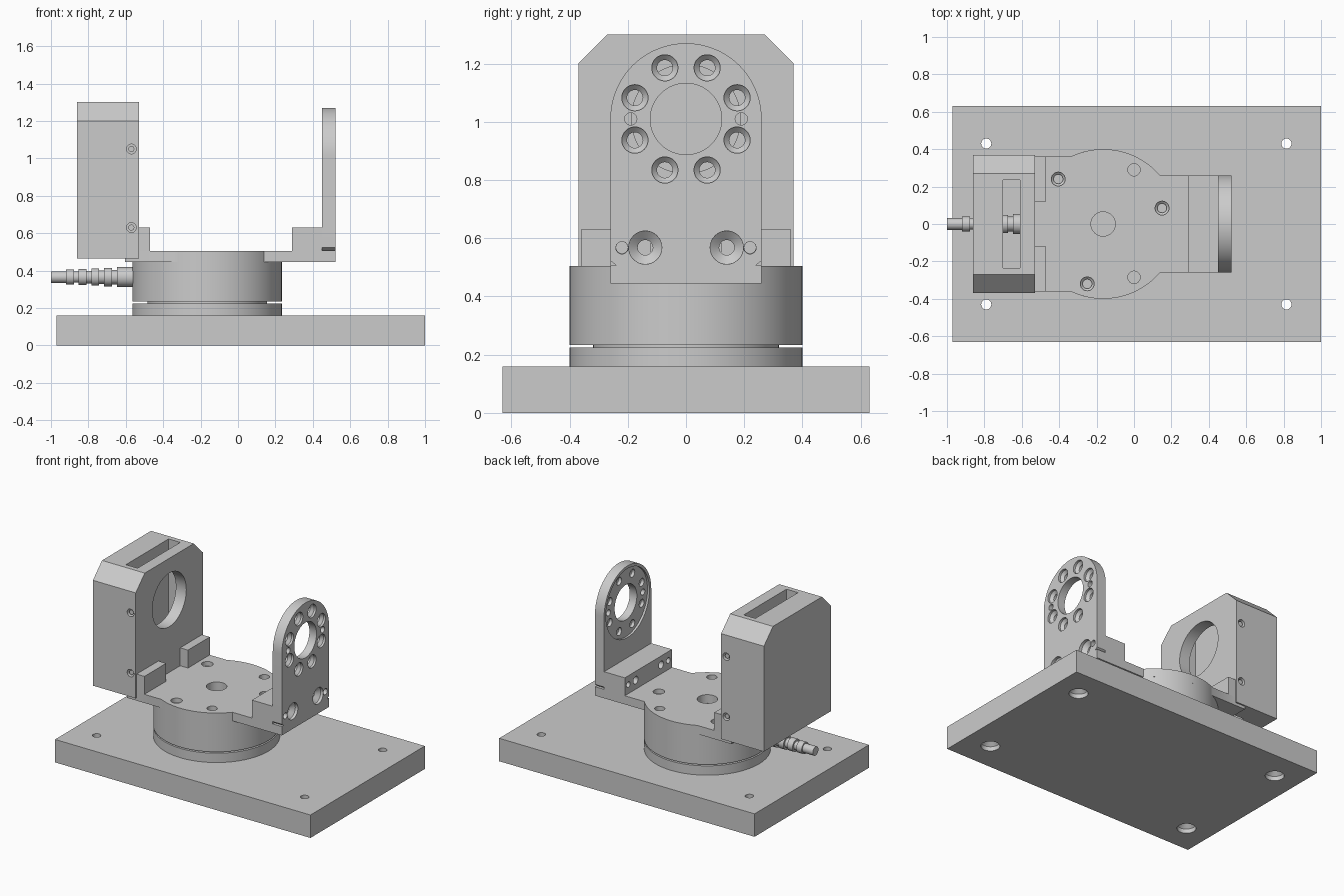
import bpy, bmesh
from math import sin, cos, pi, asin

if "Cube" in bpy.data.objects:
    bpy.data.objects.remove(bpy.data.objects["Cube"])

# axis helpers: t runs along the axis, (u, v) are the two remaining coordinates
PLACE = {'x': lambda u, v, t: (t, u, v),
         'y': lambda u, v, t: (u, t, v),
         'z': lambda u, v, t: (u, v, t)}


def finish(name, bm):
    bmesh.ops.recalc_face_normals(bm, faces=bm.faces)
    me = bpy.data.meshes.new(name)
    bm.to_mesh(me)
    bm.free()
    ob = bpy.data.objects.new(name, me)
    bpy.context.collection.objects.link(ob)
    return ob


def skin(name, rings):
    """Close a stack of equal-length loops into a solid."""
    bm = bmesh.new()
    loops = [[bm.verts.new(p) for p in ring] for ring in rings]
    n = len(loops[0])
    for a, b in zip(loops, loops[1:]):
        for i in range(n):
            j = (i + 1) % n
            bm.faces.new((a[i], a[j], b[j], b[i]))
    bm.faces.new(loops[0])
    bm.faces.new(loops[-1])
    return finish(name, bm)


def prism(name, axis, pts, a, b):
    return skin(name, [[PLACE[axis](u, v, t) for u, v in pts] for t in (a, b)])


def box(name, x0, x1, y0, y1, z0, z1):
    return prism(name, 'z', [(x0, y0), (x1, y0), (x1, y1), (x0, y1)], z0, z1)


def lathe(name, axis, u, v, profile, n=32):
    return skin(name, [[PLACE[axis](u + r * cos(2 * pi * i / n), v + r * sin(2 * pi * i / n), t)
                        for i in range(n)] for r, t in profile])


def cut(ob, *cutters):
    for c in cutters:
        m = ob.modifiers.new("cut", 'BOOLEAN')
        m.operation, m.solver, m.object = 'DIFFERENCE', 'EXACT', c
        bpy.context.view_layer.objects.active = ob
        bpy.ops.object.modifier_apply(modifier=m.name)
        bpy.data.objects.remove(c)


def hole(axis, u, v, r, a, b, n=32):
    return lathe("cutter", axis, u, v, [(r, a), (r, b)], n)


def arc(cx, cy, r, a0, a1, n):
    return [(cx + r * cos(a0 + (a1 - a0) * i / n), cy + r * sin(a0 + (a1 - a0) * i / n))
            for i in range(n + 1)]


# base plate with countersunk mounting holes
base = box("base_plate", -0.97, 1.0, -0.63, 0.63, 0, 0.16)
for x in (-0.79, 0.815):
    for y in (-0.43, 0.43):
        cut(base, lathe("cutter", 'z', x, y,
                        [(0.06, -0.02), (0.06, 0.03), (0.027, 0.06), (0.027, 0.2)]))

# round body with a groove above its foot ring
CX = -0.165
lathe("round_body", 'z', CX, 0, [(0.40, 0.16), (0.40, 0.225), (0.32, 0.225), (0.32, 0.234),
                                 (0.40, 0.234), (0.40, 0.445)], 96)

# cable with ribbed strain relief
cable = [(0.031, -1.0), (0.031, -0.92)]
for i in range(4):
    x, r = -0.92 + i * 0.068, 0.04 + i * 0.003
    cable += [(r, x), (r, x + 0.042), (r - 0.01, x + 0.042), (r - 0.01, x + 0.068)]
cable += [(0.053, -0.648), (0.053, -0.54)]
lathe("cable", 'x', 0, 0.365, cable)

# adapter plate: disc outline merged with both wings
aR, aL = asin(0.26 / 0.4), pi - asin(0.36 / 0.4)
outline = [(-0.53, -0.36)] + arc(CX, 0, 0.4, -aL, -aR, 24) + [(0.45, -0.26), (0.45, 0.26)] \
    + arc(CX, 0, 0.4, aR, aL, 24) + [(-0.53, 0.36)]
plate = prism("adapter_plate", 'z', outline, 0.445, 0.505)
cut(plate, hole('z', CX, 0, 0.065, 0.40, 0.6))
for x, y in ((0, 0.29), (0, -0.285)):
    cut(plate, hole('z', x, y, 0.033, 0.40, 0.6))
for x, y in ((-0.405, 0.24), (0.15, 0.085), (-0.25, -0.32)):
    cut(plate, lathe("cutter", 'z', x, y, [(0.025, 0.4), (0.025, 0.465), (0.037, 0.475), (0.037, 0.6)]))
box("housing_ledge", -0.605, -0.53, -0.36, 0.36, 0.445, 0.465)
for side, y0, y1 in (("front", -0.36, -0.12), ("back", 0.12, 0.36)):
    box("housing_stop_" + side, -0.53, -0.47, y0, y1, 0.505, 0.63)

# riser block with screw and pin holes
riser = box("bracket_riser", 0.29, 0.45, -0.26, 0.26, 0.505, 0.63)
for s in (-1, 1):
    for y, r in ((0.14, 0.026), (0.22, 0.02)):
        cut(riser, hole('x', s * y, 0.568, r, 0.2, 0.5))

# upright bracket with bolt circle
ZC = 1.01
bracket = prism("upright_bracket", 'x',
                [(-0.26, 0.445), (0.26, 0.445)] + arc(0, ZC, 0.26, 0, pi, 48), 0.45, 0.52)
cut(bracket, hole('x', 0, ZC, 0.24, 0.40, 0.465, 64), hole('x', 0, ZC, 0.1225, 0.4, 0.6, 64))
for i in range(8):
    a = pi / 8 + i * pi / 4
    cut(bracket, lathe("cutter", 'x', 0.19 * cos(a), ZC + 0.19 * sin(a),
                       [(0.027, 0.4), (0.027, 0.487), (0.045, 0.505), (0.045, 0.55)]))
for s in (-1, 1):
    cut(bracket,
        hole('x', s * 0.19, ZC, 0.021, 0.4, 0.6),
        hole('x', s * 0.22, 0.567, 0.021, 0.4, 0.6),
        lathe("cutter", 'x', s * 0.14, 0.568,
              [(0.026, 0.4), (0.026, 0.475), (0.057, 0.5), (0.057, 0.55)]),
        prism("cutter", 'x', [(s * 0.27, 0.507), (s * 0.24, 0.507), (s * 0.265, 0.527),
                              (s * 0.27, 0.527)], 0.4, 0.6))

# motor housing: chamfered block with round window, vertical slot and side screw holes
half = [(0.37, 0.465), (0.37, 1.2), (0.27, 1.3)]
housing = prism("motor_housing", 'x', half + [(-y, z) for y, z in reversed(half)], -0.86, -0.53)
cut(housing, box("cutter", -0.70, -0.61, -0.235, 0.235, 0.4, 1.4),
    hole('x', 0, ZC, 0.187, -0.65, -0.5, 64))
for s in (-1, 1):
    for z in (0.63, 1.05):
        cut(housing, hole('y', -0.57, z, 0.026, s * 0.30, s * 0.4))
        lathe("housing_screw", 'y', -0.57, z, [(0.016, s * 0.30), (0.016, s * 0.36)], 16)

# shading
for ob in bpy.data.objects:
    ob.select_set(True)
bpy.context.view_layer.objects.active = base
bpy.ops.object.shade_smooth_by_angle()
